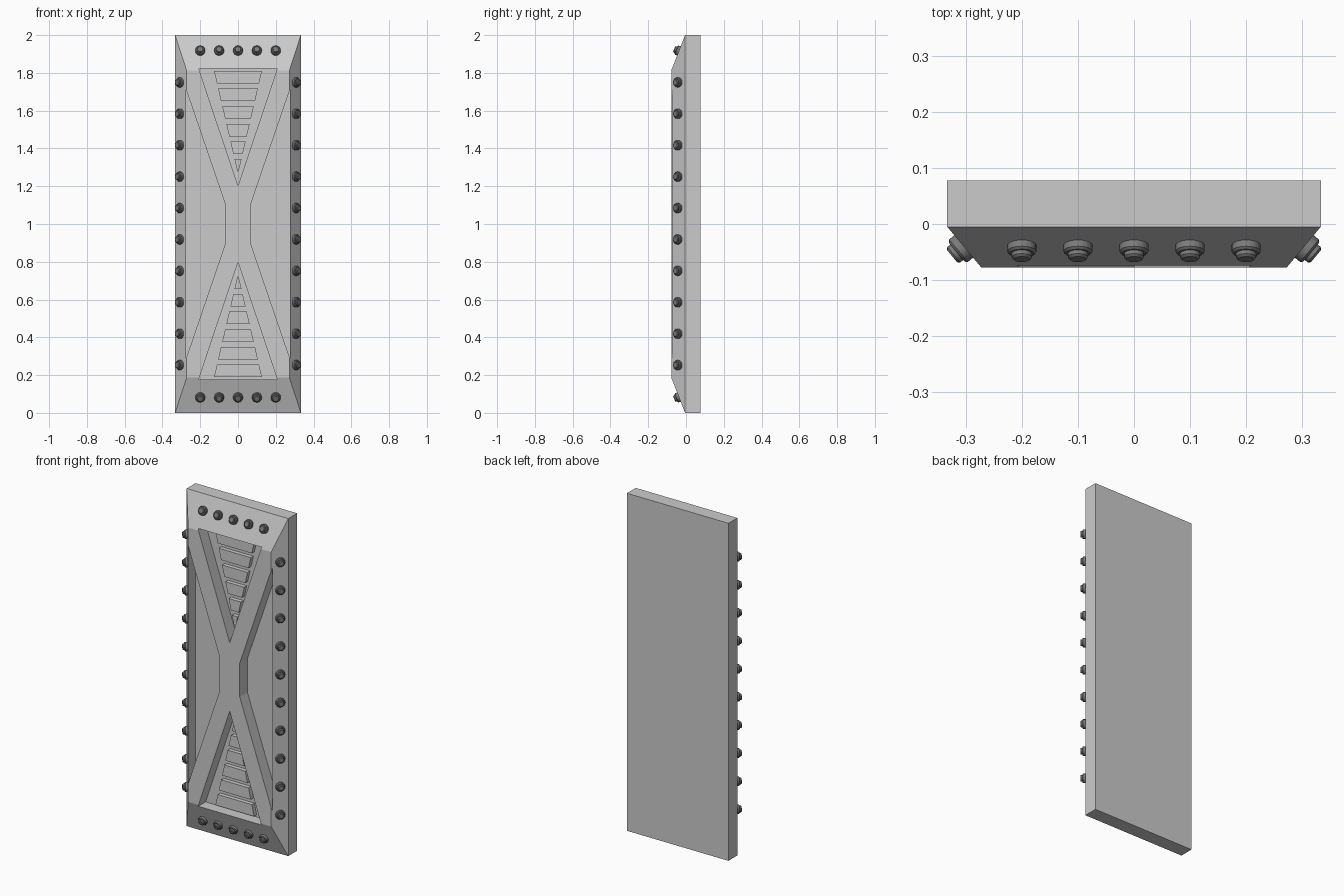
import bpy, bmesh, math
from mathutils import Vector, Matrix

if "Cube" in bpy.data.objects:
    bpy.data.objects.remove(bpy.data.objects["Cube"])

FRONT, MID, BACK = -0.078, -0.005, 0.078
W, IN_X, IN_Z = 0.333, 0.272, 0.187   # half width, inner flat half width, inner flat margin


def finish(bm, name):
    bmesh.ops.recalc_face_normals(bm, faces=bm.faces)
    me = bpy.data.meshes.new(name)
    bm.to_mesh(me)
    bm.free()
    ob = bpy.data.objects.new(name, me)
    bpy.context.collection.objects.link(ob)
    return ob


def loft(bm, rings):
    # closed solid through equal-length rings of points
    vs = [[bm.verts.new(p) for p in r] for r in rings]
    n = len(vs[0])
    for a, b in zip(vs, vs[1:]):
        for i in range(n):
            bm.faces.new((a[i], a[(i + 1) % n], b[(i + 1) % n], b[i]))
    bm.faces.new(vs[0])
    bm.faces.new(vs[-1])


def at(pts, y):
    return [(x, y, z) for x, z in pts]


def flip_z(pts):
    return [(x, 2 - z) for x, z in pts]


# panel: slab with sloped front rim
outer = [(-W, 0), (W, 0), (W, 2), (-W, 2)]
inner = [(-IN_X, IN_Z), (IN_X, IN_Z), (IN_X, 2 - IN_Z), (-IN_X, 2 - IN_Z)]
bm = bmesh.new()
loft(bm, [at(outer, BACK), at(outer, MID), at(inner, FRONT)])
panel = finish(bm, "panel")

# recesses that leave the raised X brace
tri = [(-0.208, 1.823), (0, 1.203), (0.208, 1.823)]
side = [(0.276, 1.715), (0.066, 1.10), (0.066, 0.90), (0.276, 0.285)]
bm = bmesh.new()
for shape in (tri, flip_z(tri), side, [(-x, z) for x, z in side]):
    loft(bm, [at(shape, MID - 0.001), at(shape, -0.2)])
cutter = finish(bm, "recess_cutter")
cutter.hide_render = True
cutter.hide_set(True)
mod = panel.modifiers.new("recesses", 'BOOLEAN')
mod.operation = 'DIFFERENCE'
mod.solver = 'EXACT'
mod.object = cutter

# tapering slats inside the triangular recesses
def half(z):
    return 0.003 + 0.232 * (z - 1.277)


bm = bmesh.new()
for i in range(6):
    z0 = 1.277 + i * 0.0935
    z1 = z0 + 0.066
    slat = [(-half(z0), z0), (half(z0), z0), (half(z1), z1), (-half(z1), z1)]
    for shape in (slat, flip_z(slat)):
        loft(bm, [at(shape, MID + 0.01), at(shape, -0.03)])
finish(bm, "slats")

# bolts: chamfered washer with smaller head, set square to the slopes
bolt_profile = [(0.026, -0.006), (0.026, 0.012), (0.022, 0.016), (0.018, 0.016),
                (0.018, 0.023), (0.014, 0.027)]
SIDES = 16


def bolt(bm, pos, normal):
    m = Matrix.Translation(pos) @ normal.to_track_quat('Z', 'Y').to_matrix().to_4x4()
    rings = []
    for r, h in bolt_profile:
        rings.append([m @ Vector((r * math.cos(2 * math.pi * k / SIDES),
                                  r * math.sin(2 * math.pi * k / SIDES), h))
                      for k in range(SIDES)])
    loft(bm, rings)


rise = MID - FRONT
bm = bmesh.new()
for s in (-1, 1):
    # top and bottom rows
    d = 0.084
    n = Vector((0, -IN_Z, s * rise)).normalized()
    for i in range(5):
        bolt(bm, Vector((-0.2 + 0.1 * i, MID - rise * d / IN_Z, 1 + s * (1 - d))), n)
    # side columns
    run = W - IN_X
    n = Vector((s * rise, -run, 0)).normalized()
    for i in range(10):
        bolt(bm, Vector((s * (W - run * 0.48), MID - rise * 0.48, 0.253 + i * 0.1663)), n)
bolts = finish(bm, "bolts")
mat = bpy.data.materials.new("dark_metal")
mat.diffuse_color = (0.2, 0.2, 0.2, 1)
mat.use_nodes = True
mat.node_tree.nodes["Principled BSDF"].inputs["Base Color"].default_value = mat.diffuse_color
bolts.data.materials.append(mat)
bpy.ops.object.select_all(action='DESELECT')
bolts.select_set(True)
bpy.context.view_layer.objects.active = bolts
bpy.ops.object.shade_smooth_by_angle(angle=math.radians(30))
